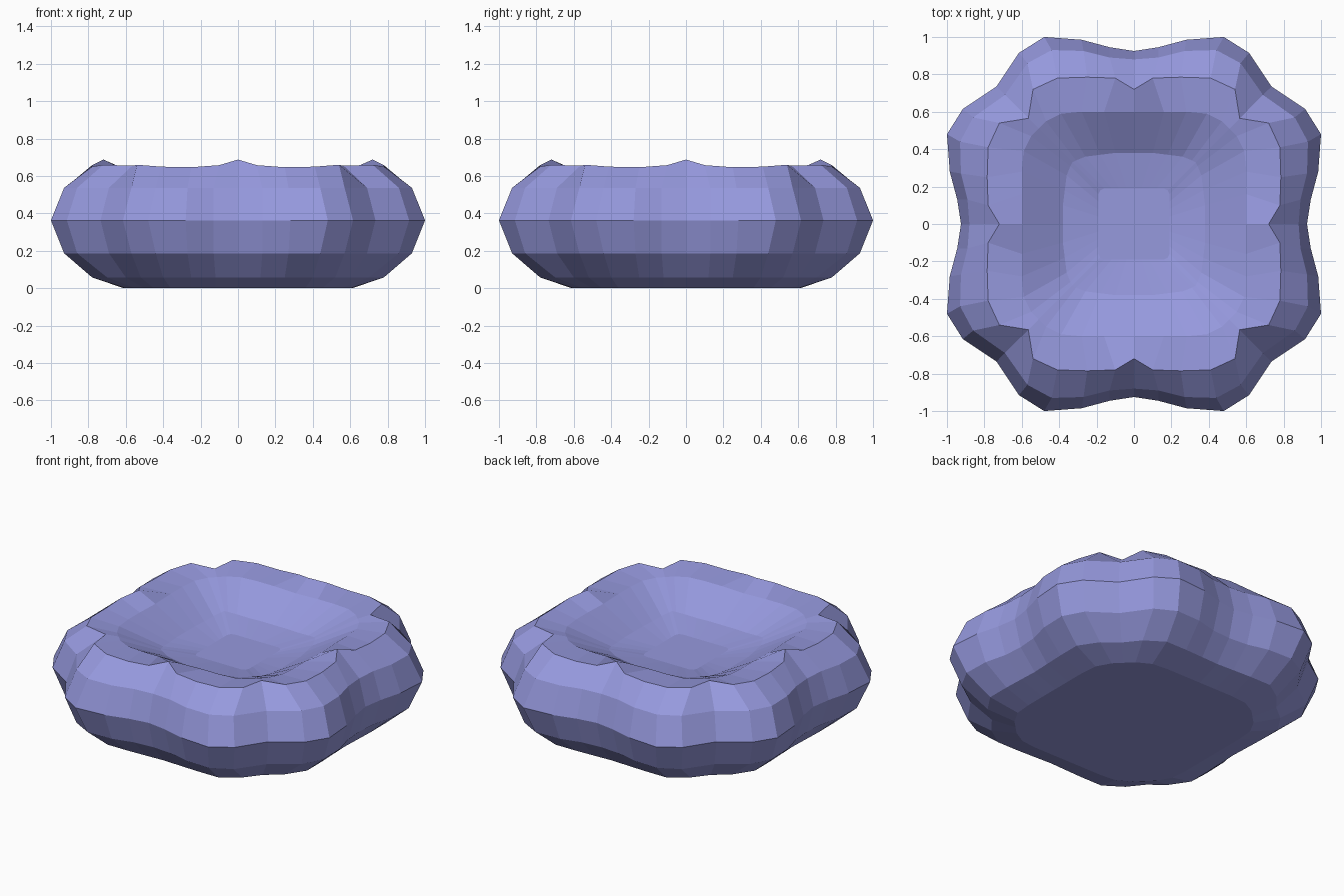
import bpy
import bmesh

cube = bpy.data.objects.get("Cube")
if cube:
    bpy.data.objects.remove(cube, do_unlink=True)

# Fabric colour
fabric = bpy.data.materials.new("lavender_fabric")
colour = (0.305, 0.319, 0.73, 1)
fabric.use_nodes = True
fabric.diffuse_color = colour
fabric.node_tree.nodes["Principled BSDF"].inputs["Base Color"].default_value = colour

# One eighth of each outline, from the middle of a side to the diagonal
OUTER = [(0, .925), (.13, .945), (.28, .985), (.48, 1), (.615, .915), (.735, .735)]
SHOULDER = [(0, .88), (.13, .89), (.27, .925), (.44, .93), (.57, .86), (.69, .69)]
RIM = [(0, .72), (.1, .78), (.25, .785), (.41, .78), (.54, .72), (.565, .565)]
SEAT = [(0, .6), (.16, .6), (.28, .6), (.39, .59), (.47, .55), (.51, .51)]
BOWL = [(0, .38), (.1, .38), (.18, .37), (.26, .36), (.31, .34), (.33, .33)]
FLOOR = [(0, .19), (.04, .19), (.08, .19), (.12, .19), (.16, .19), (.18, .18)]
UNDERSIDE = [(0, .77), (.12, .775), (.25, .78), (.4, .78), (.52, .7), (.6, .6)]
BASE = [(0, .61), (.12, .61), (.25, .61), (.36, .6), (.45, .55), (.5, .5)]


def ring(bm, eighth, heights):
    """Closed loop of vertices, mirrored on the diagonal and turned four times."""
    points = [(x, y, z) for (x, y), z in zip(eighth, heights)]
    quarter = points + [(y, x, z) for x, y, z in reversed(points[1:-1])]
    verts = []
    for _ in range(4):
        verts += [bm.verts.new(p) for p in quarter]
        quarter = [(y, -x, z) for x, y, z in quarter]
    return verts


def level(z):
    return [z] * len(OUTER)


bm = bmesh.new()
# Rings from the base, over the pinched rim and down into the bowl
rings = [
    ring(bm, BASE, level(0)),
    ring(bm, UNDERSIDE, level(.058)),
    ring(bm, SHOULDER, level(.187)),
    ring(bm, OUTER, level(.363)),
    ring(bm, SHOULDER, level(.537)),
    ring(bm, RIM, [.688, .658, .647, .65, .66, .655]),
    ring(bm, SEAT, [.63, .635, .635, .635, .635, .635]),
    ring(bm, BOWL, [.505, .505, .508, .515, .525, .53]),
    ring(bm, FLOOR, level(.475)),
]
for low, high in zip(rings, rings[1:]):
    for i in range(len(low)):
        j = (i + 1) % len(low)
        bm.faces.new((low[i], low[j], high[j], high[i]))

# Close the base and the middle of the bowl
bm.faces.new(rings[0])
bm.faces.new(rings[-1])
bmesh.ops.recalc_face_normals(bm, faces=bm.faces)

mesh = bpy.data.meshes.new("cushion")
bm.to_mesh(mesh)
bm.free()
mesh.materials.append(fabric)
cushion = bpy.data.objects.new("cushion", mesh)
bpy.context.collection.objects.link(cushion)
